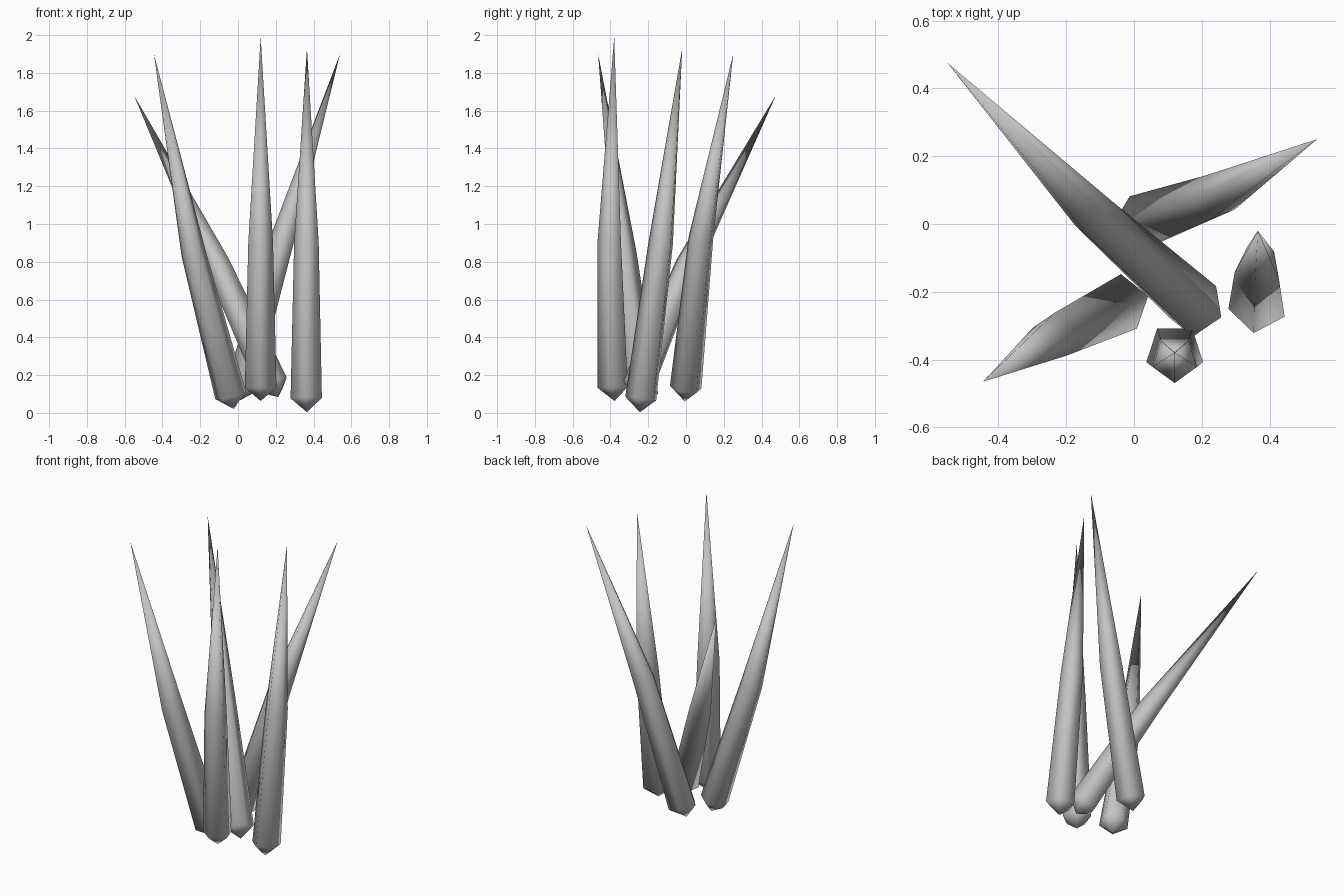
import bpy, bmesh
from math import radians, cos, sin
from mathutils import Vector

cube = bpy.data.objects.get("Cube")
if cube:
    bpy.data.objects.remove(cube, do_unlink=True)

grey = bpy.data.materials.new("pale_grey")
grey.use_nodes = True
colour = (0.55, 0.55, 0.55, 1)
grey.diffuse_color = colour
grey.node_tree.nodes["Principled BSDF"].inputs["Base Color"].default_value = colour

SIDES = 5
BASE_RADIUS, MID_RADIUS, CAP = 0.088, 0.069, 0.072


def spike(name, base, mid, tip, phase):
    """Five-sided spike: pointed cap, slightly bent shaft, long sharp tip."""
    base, mid, tip = Vector(base), Vector(mid), Vector(tip)
    axis = (mid - base).normalized()
    turn = Vector((0, 0, 1)).rotation_difference(axis)
    bm = bmesh.new()

    def ring(centre, radius):
        angles = [radians(phase + 360 * i / SIDES) for i in range(SIDES)]
        return [bm.verts.new(centre + turn @ Vector((cos(a), sin(a), 0)) * radius)
                for a in angles]

    bottom = bm.verts.new(base - axis * CAP)
    top = bm.verts.new(tip)
    low, high = ring(base, BASE_RADIUS), ring(mid, MID_RADIUS)
    for i in range(SIDES):
        j = (i + 1) % SIDES
        bm.faces.new((bottom, low[j], low[i]))
        bm.faces.new((low[i], low[j], high[j], high[i]))
        bm.faces.new((high[i], high[j], top))
    for face in bm.faces:
        face.smooth = True
    bmesh.ops.recalc_face_normals(bm, faces=bm.faces[:])
    mesh = bpy.data.meshes.new(name)
    bm.to_mesh(mesh)
    bm.free()
    mesh.materials.append(grey)
    obj = bpy.data.objects.new(name, mesh)
    bpy.context.collection.objects.link(obj)


# Cluster of leaning spikes: base centre, bend centre, tip, turn of the section
spike("front_spike", (0.12, -0.38, 0.135), (0.12, -0.40, 0.9), (0.12, -0.38, 1.99), -90)
spike("left_spike", (0.365, -0.235, 0.075), (0.365, -0.13, 0.9), (0.365, -0.02, 1.93), -98)
spike("back_left_spike", (0.02, 0.0, 0.13), (0.24, 0.08, 0.92), (0.54, 0.25, 1.9), 112)
spike("front_right_spike", (-0.04, -0.235, 0.09), (-0.235, -0.33, 0.84), (-0.445, -0.465, 1.9), 16)
spike("back_right_spike", (0.185, -0.25, 0.145), (-0.11, 0.015, 0.79), (-0.55, 0.475, 1.68), -22)
